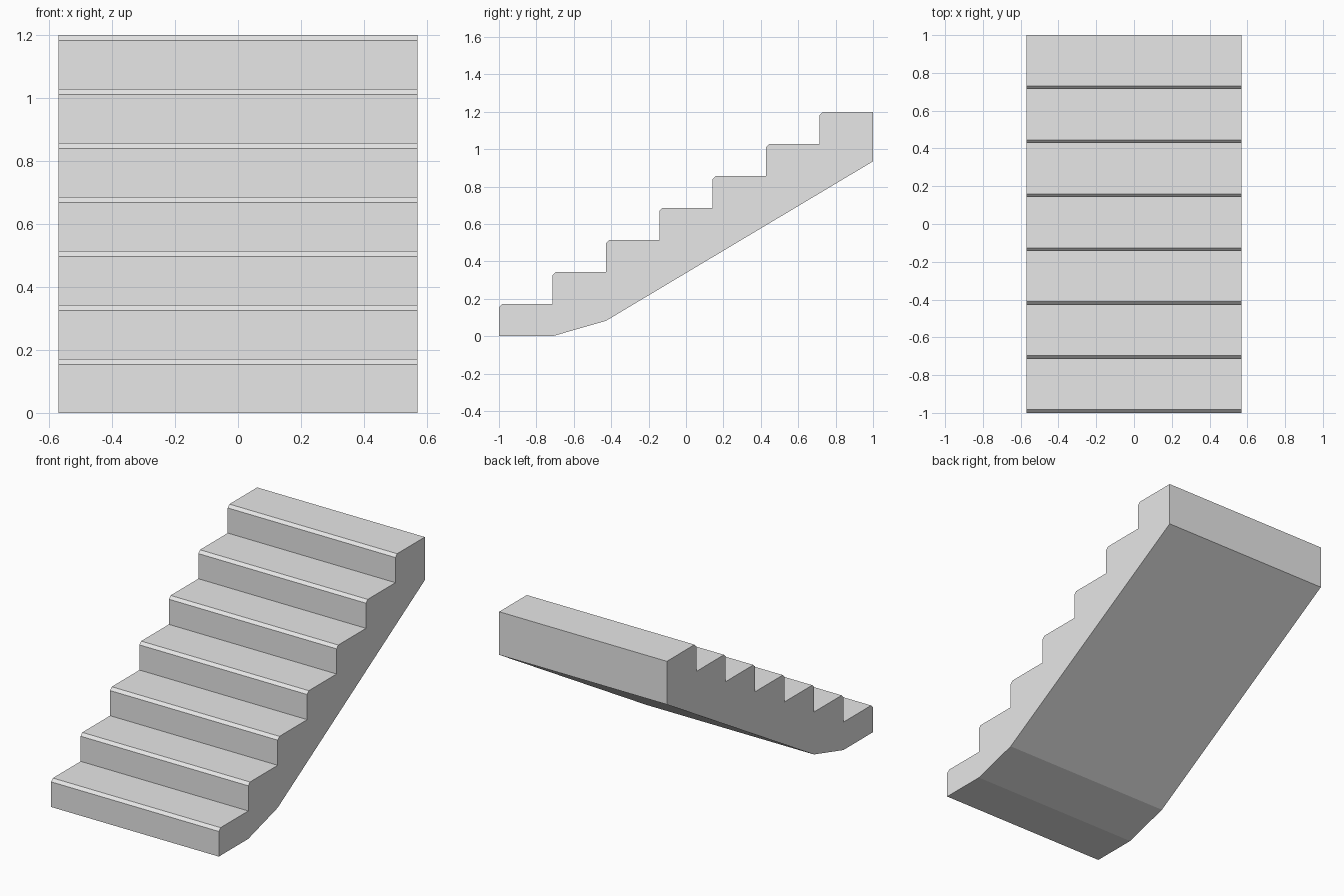
import bpy
import bmesh

cube = bpy.data.objects.get("Cube")
if cube:
    bpy.data.objects.remove(cube, do_unlink=True)

STEPS = 7
LENGTH, HEIGHT, WIDTH = 2.0, 1.2, 1.14
CHAMFER = 0.017
run, rise = LENGTH / STEPS, HEIGHT / STEPS

# Plain light grey material
grey = bpy.data.materials.new("light_grey")
grey.use_nodes = True
colour = (0.8, 0.8, 0.8, 1)
grey.diffuse_color = colour
grey.node_tree.nodes["Principled BSDF"].inputs["Base Color"].default_value = colour

# Side profile: chamfered steps going up, then back and sloped underside
profile = []
for i in range(STEPS):
    y, z = -LENGTH / 2 + i * run, i * rise
    profile += [(y, z), (y, z + rise - CHAMFER), (y + CHAMFER, z + rise)]
profile += [(LENGTH / 2, HEIGHT), (LENGTH / 2, 0.935),
            (-1 + 2 * run, 0.082), (-1 + run, 0)]

# Extrude the profile across the width
bm = bmesh.new()
side = bm.faces.new([bm.verts.new((-WIDTH / 2, y, z)) for y, z in profile])
extruded = bmesh.ops.extrude_face_region(bm, geom=[side], use_keep_orig=True)
moved = [g for g in extruded["geom"] if isinstance(g, bmesh.types.BMVert)]
bmesh.ops.translate(bm, vec=(WIDTH, 0, 0), verts=moved)
bmesh.ops.recalc_face_normals(bm, faces=bm.faces)

mesh = bpy.data.meshes.new("staircase")
bm.to_mesh(mesh)
bm.free()
mesh.materials.append(grey)
staircase = bpy.data.objects.new("staircase", mesh)
bpy.context.collection.objects.link(staircase)
